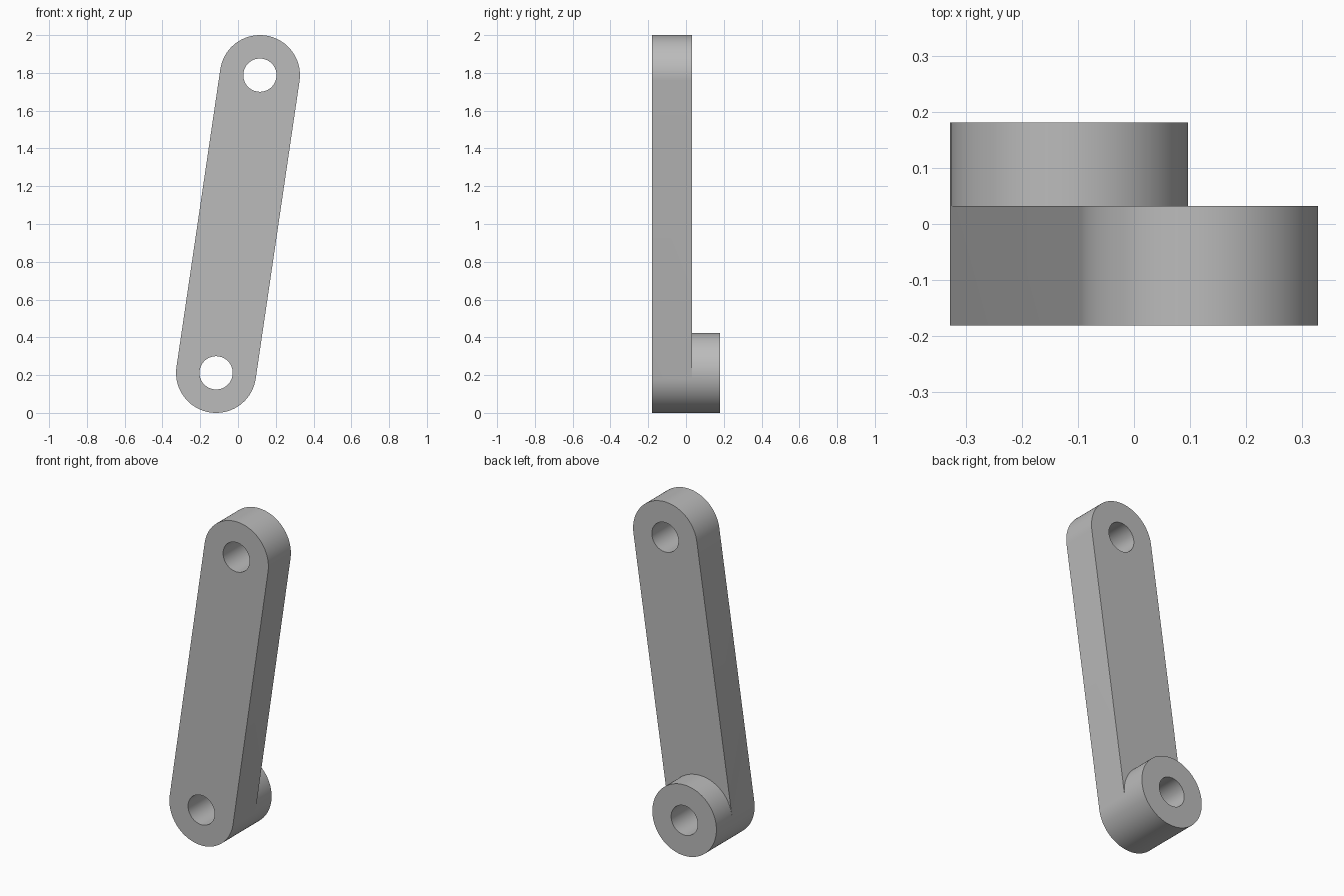
import bpy, bmesh, math
from mathutils import Vector

cube = bpy.data.objects.get("Cube")
if cube:
    bpy.data.objects.remove(cube, do_unlink=True)

# Main dimensions: pivots in (x, z), radii, and depths of front, arm back, boss back
LOW, TOP = (-0.116, 0.212), (0.116, 1.788)
R, HOLE = 0.212, 0.088
FRONT, ARM_BACK, BOSS_BACK = -0.181, 0.032, 0.181
STEPS = 48
lean = math.atan2(TOP[1] - LOW[1], TOP[0] - LOW[0])
right, left = lean - math.pi / 2, lean + math.pi / 2


def arc(centre, radius, start):
    """Half circle, counter-clockwise from the start angle."""
    angles = [start + math.pi * i / STEPS for i in range(STEPS + 1)]
    return [(centre[0] + radius * math.cos(a), centre[1] + radius * math.sin(a)) for a in angles]


def circle(centre, radius):
    return arc(centre, radius, right)[:-1] + arc(centre, radius, left)[:-1]


bm = bmesh.new()


def wall(points, y0, y1, closed=False):
    a, b = ([bm.verts.new((x, y, z)) for x, z in points] for y in (y0, y1))
    for i in range(len(points) - (not closed)):
        j = (i + 1) % len(points)
        bm.faces.new((a[i], a[j], b[j], b[i]))


def cap(loops, y):
    edges = []
    for points in loops:
        verts = [bm.verts.new((x, y, z)) for x, z in points]
        edges += [bm.edges.new((v, verts[i - 1])) for i, v in enumerate(verts)]
    bmesh.ops.triangle_fill(bm, edges=edges, use_beauty=True, normal=Vector((0, -1, 0)))


arm_top = arc(TOP, R, right)
arm_bottom = arc(LOW, R, left)
boss_top = arc(LOW, R, right)
low_hole, top_hole = circle(LOW, HOLE), circle(TOP, HOLE)

# Arm: front, back around the boss, rim
cap([arm_top + arm_bottom, low_hole, top_hole], FRONT)
cap([arm_top + boss_top[::-1], top_hole], ARM_BACK)
wall(arm_top + arm_bottom, FRONT, ARM_BACK, True)

# Boss behind the lower end
cap([circle(LOW, R), low_hole], BOSS_BACK)
wall(circle(LOW, R), ARM_BACK, BOSS_BACK, True)

# Pin holes
wall(low_hole, FRONT, BOSS_BACK, True)
wall(top_hole, FRONT, ARM_BACK, True)

# Weld everything into one solid
bmesh.ops.remove_doubles(bm, verts=bm.verts, dist=1e-5)
bmesh.ops.recalc_face_normals(bm, faces=bm.faces)
mesh = bpy.data.meshes.new("crank_arm")
bm.to_mesh(mesh)
bm.free()
crank = bpy.data.objects.new("crank_arm", mesh)
bpy.context.collection.objects.link(crank)

# Plain grey metal
grey = bpy.data.materials.new("grey")
grey.use_nodes = True
colour = (0.5, 0.5, 0.5, 1)
grey.diffuse_color = colour
grey.node_tree.nodes["Principled BSDF"].inputs["Base Color"].default_value = colour
mesh.materials.append(grey)

bpy.context.view_layer.objects.active = crank
crank.select_set(True)
bpy.ops.object.shade_smooth_by_angle(angle=math.radians(30))
